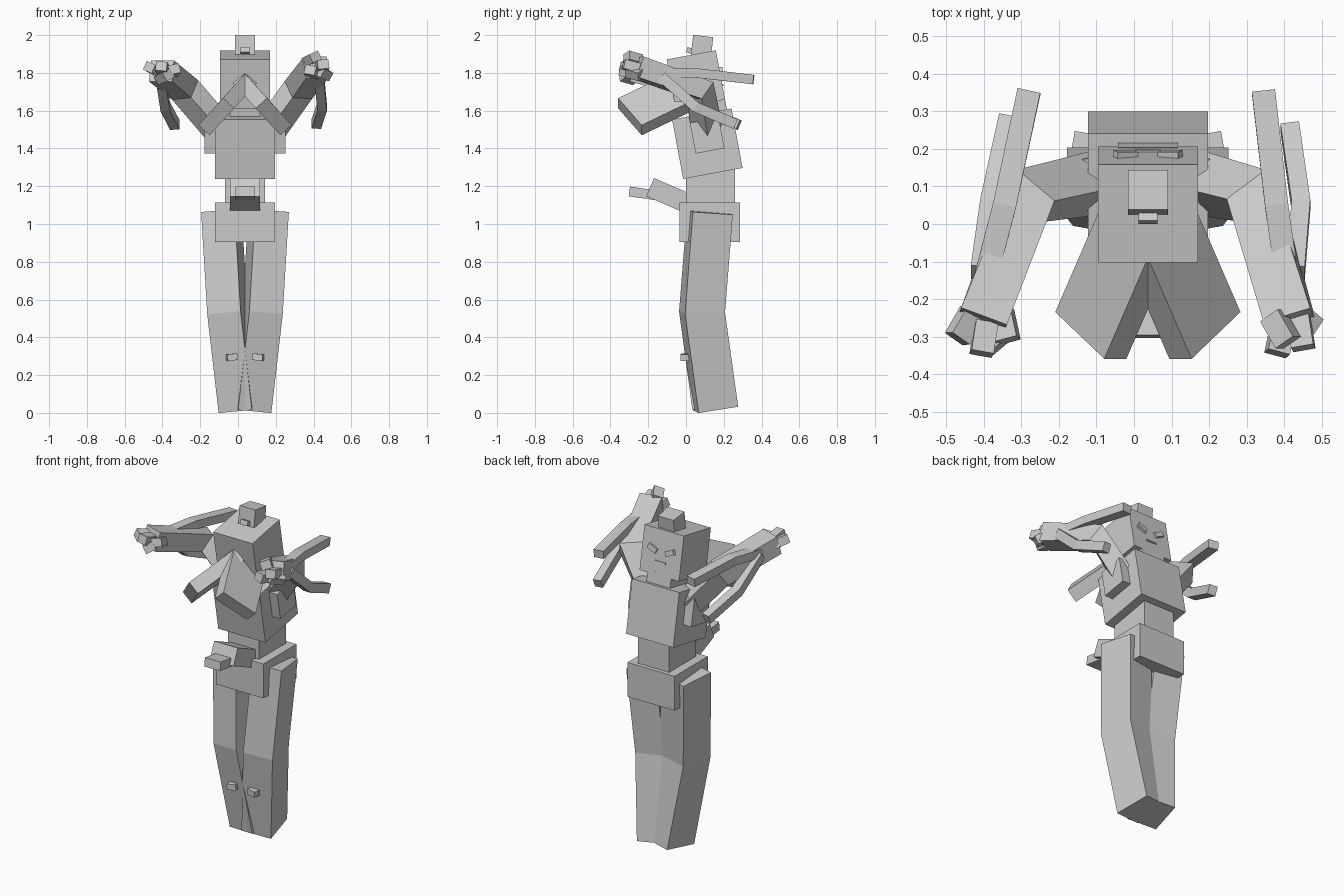
import bpy, bmesh
from math import radians, sin, cos
from mathutils import Vector, Matrix, Euler

if "Cube" in bpy.data.objects:
    bpy.data.objects.remove(bpy.data.objects["Cube"])

CX = 0.037                      # symmetry plane of the body
TILT = radians(10.5)            # forward lean of the upper body


def finish(name, bm):
    bmesh.ops.recalc_face_normals(bm, faces=bm.faces)
    me = bpy.data.meshes.new(name)
    bm.to_mesh(me)
    bm.free()
    ob = bpy.data.objects.new(name, me)
    bpy.context.collection.objects.link(ob)
    return ob


def box(name, loc, size, rot=(0, 0, 0)):
    bm = bmesh.new()
    m = Matrix.LocRotScale(Vector(loc), Euler(rot), Vector(size))
    bmesh.ops.create_cube(bm, size=1, matrix=m)
    return finish(name, bm)


def limb(name, pts, w, d, side):
    """Rectangular bar swept along pts, w measured along side."""
    pts = [Vector(p) for p in pts]
    bm = bmesh.new()
    rings = []
    for i, p in enumerate(pts):
        a, b = pts[max(i - 1, 0)], pts[min(i + 1, len(pts) - 1)]
        t = (b - p).normalized() + (p - a).normalized()
        t.normalize()
        s = Vector(side)
        s = (s - t * s.dot(t)).normalized()
        n = t.cross(s)
        rings.append([bm.verts.new(p + s * (u * w / 2) + n * (v * d / 2))
                      for u, v in ((-1, -1), (1, -1), (1, 1), (-1, 1))])
    for r, q in zip(rings, rings[1:]):
        for k in range(4):
            bm.faces.new((r[k], r[(k + 1) % 4], q[(k + 1) % 4], q[k]))
    bm.faces.new(rings[0])
    bm.faces.new(rings[-1])
    return finish(name, bm)


def on_head(x, y, z):
    v = Matrix.Rotation(TILT, 3, 'X') @ Vector((x, y, z))
    return Vector((CX, 0.052, 1.765)) + v


# Torso
box("pelvis", (CX, 0.125, 1.01), (0.32, 0.32, 0.21))
box("waist", (CX, 0.13, 1.19), (0.21, 0.26, 0.2))
box("chest", (CX, 0.113, 1.425), (0.32, 0.32, 0.32), (TILT, 0, 0))
box("shoulders", (CX, 0.112, 1.468), (0.43, 0.155, 0.165), (TILT, 0, 0))
box("neck", (CX, 0.115, 1.605), (0.16, 0.2, 0.11), (TILT, 0, 0))

# Head, topknot and face
box("head", (CX, 0.052, 1.765), (0.267, 0.265, 0.265), (TILT, 0, 0))
box("topknot", (CX, 0.085, 1.943), (0.107, 0.107, 0.105), (-radians(7), 0, 0))
box("topknot_clip", (CX, 0.028, 1.915), (0.05, 0.05, 0.028), (-radians(20), 0, 0))
box("mouth", on_head(0, 0.132, -0.055), (0.07, 0.012, 0.01), (TILT, 0, 0))
for s in (-1, 1):
    box("eye", on_head(s * 0.06, 0.13, 0.015), (0.06, 0.035, 0.03),
        (TILT, s * radians(-25), 0))

# Tail
limb("tail_base", [(CX, 0.03, 1.10), (CX, -0.19, 1.195)], 0.16, 0.105, (1, 0, 0))
limb("tail_tip", [(CX, -0.14, 1.15), (CX, -0.3, 1.172)], 0.107, 0.052, (1, 0, 0))

# Legs and hanging slabs, one per side
for s in (-1, 1):
    def mx(x, y, z):
        return (CX + s * x, y, z)
    yaw = radians(10)
    limb("leg", [mx(0.125, 0.127, 1.063), mx(0.093, 0.085, 0.535), mx(0.033, 0.155, 0.024)],
         0.18, 0.215, (s * cos(yaw), sin(yaw), 0))
    box("calf_stud", mx(0.07, 0.0, 0.295), (0.055, 0.05, 0.035), (0, s * radians(6), -s * yaw))
    limb("collar_slab", [mx(0.152, -0.297, 1.568), mx(0.033, -0.022, 1.70)],
         0.23, 0.08, (s * 0.137, 0.11, -0.15))

# Arms and arm feathers
arms = {
    "left": ([(-0.10, 0.11, 1.50), (-0.28, 0.075, 1.71), (-0.405, -0.26, 1.81)],
             [(-0.40, -0.16, 1.79), (-0.345, 0.05, 1.80), (-0.28, 0.353, 1.765)],
             [(-0.41, -0.13, 1.78), (-0.385, 0.05, 1.62), (-0.335, 0.28, 1.525)]),
    "right": ([(0.17, 0.11, 1.50), (0.32, 0.075, 1.71), (0.415, -0.26, 1.83)],
              [(0.41, -0.16, 1.80), (0.38, 0.05, 1.80), (0.345, 0.353, 1.765)],
              [(0.43, -0.13, 1.78), (0.445, 0.05, 1.62), (0.415, 0.26, 1.53)]),
}
for side, (arm, upper, lower) in arms.items():
    limb("arm_" + side, arm, 0.13, 0.115, (0.75, -0.65, 0.1) if side == "left" else (0.75, 0.65, -0.1))
    limb("upper_feather_" + side, upper, 0.062, 0.05, (1, 0, 0))
    limb("lower_feather_" + side, lower, 0.05, 0.055, (1, 0, 0))

# Fists made of small finger blocks
fingers = {
    "left": [(-0.45, -0.27, 1.82), (-0.40, -0.305, 1.825), (-0.345, -0.27, 1.81), (-0.39, -0.3, 1.78)],
    "right": [(0.39, -0.28, 1.875), (0.445, -0.29, 1.835), (0.39, -0.305, 1.805), (0.45, -0.27, 1.80)],
}
for side, places in fingers.items():
    s = -1 if side == "left" else 1
    for i, p in enumerate(places):
        box("finger_" + side, p, (0.06, 0.085, 0.05),
            (radians(-15), s * radians(-20 + 15 * i), s * radians(35 - 25 * i)))
